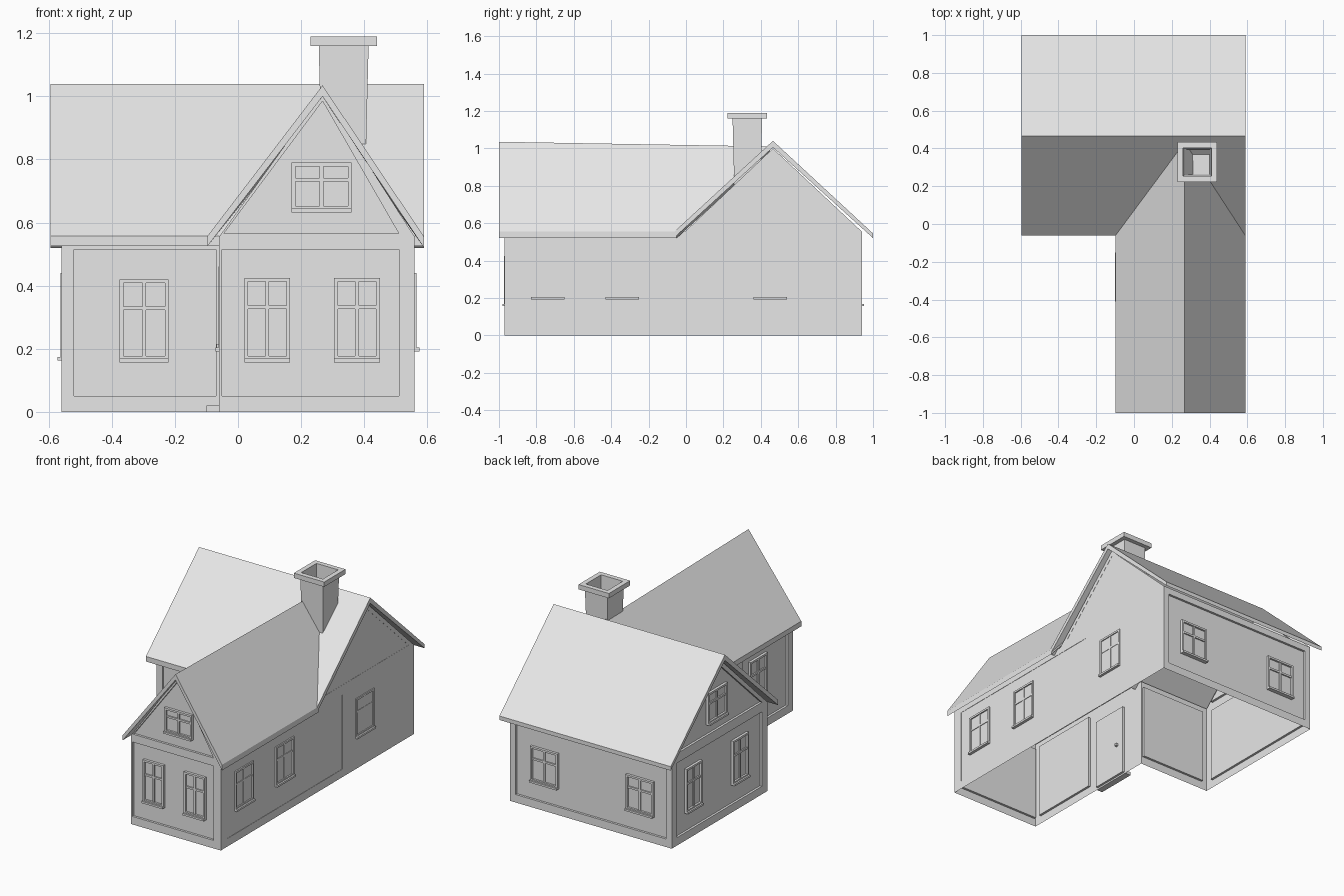
import bpy
import bmesh

cube = bpy.data.objects.get("Cube")
if cube:
    bpy.data.objects.remove(cube)

grey = bpy.data.materials.new("plain_grey")
grey.use_nodes = True
COLOUR = (0.8, 0.8, 0.8, 1)
grey.diffuse_color = COLOUR
grey.node_tree.nodes["Principled BSDF"].inputs["Base Color"].default_value = COLOUR


def finish(name, bm, tidy=True):
    if tidy:
        bmesh.ops.recalc_face_normals(bm, faces=bm.faces)
    mesh = bpy.data.meshes.new(name)
    bm.to_mesh(mesh)
    bm.free()
    mesh.materials.append(grey)
    obj = bpy.data.objects.new(name, mesh)
    bpy.context.collection.objects.link(obj)
    return obj


def loft(name, rings, cap_start=True, cap_end=True, closed=False):
    """Join rings of points with quads, capping or closing the ends."""
    bm = bmesh.new()
    loops = [[bm.verts.new(p) for p in ring] for ring in rings]
    pairs = list(zip(loops, loops[1:]))
    if closed:
        pairs.append((loops[-1], loops[0]))
    for a, b in pairs:
        for i in range(len(a)):
            j = (i + 1) % len(a)
            bm.faces.new((a[i], a[j], b[j], b[i]))
    if cap_start:
        bm.faces.new(loops[0])
    if cap_end:
        bm.faces.new(loops[-1])
    return finish(name, bm)


def rect(u0, u1, z0, z1):
    return [(u0, z0), (u1, z0), (u1, z1), (u0, z1)]


# Wall planes: along the wall, height, distance outwards
LEFT, RIGHT, INNER = 0.56, -0.56, -0.06
FRONT, MIDDLE, BACK = -0.97, -0.005, 0.94
WALL_TOP = 0.555


def facing_y(y, sign):
    return lambda u, z, d: (u, y + sign * d, z)


def facing_x(x, sign):
    return lambda u, z, d: (x + sign * d, u, z)


front = facing_y(FRONT, -1)
middle = facing_y(MIDDLE, -1)
back = facing_y(BACK, 1)
left = facing_x(LEFT, 1)
right = facing_x(RIGHT, -1)
inner = facing_x(INNER, -1)
RECESS = 0.014


def wall(name, plane, outer, panel, depth=RECESS):
    """Thin wall with a sunken panel."""
    loft(name, [[plane(u, z, 0) for u, z in outer],
                [plane(u, z, 0) for u, z in panel],
                [plane(u, z, -depth) for u, z in panel]], cap_start=False)


def block(name, plane, u0, u1, z0, z1, d0, d1):
    loft(name, [[plane(u, z, d) for u, z in rect(u0, u1, z0, z1)] for d in (d0, d1)])


def window(name, plane, u0, u1, z0, z1, base=-RECESS):
    """Framed pane with a cross bar and sill."""
    bar = 0.012
    block(name + "_pane", plane, u0, u1, z0, z1, base, base + 0.004)
    outer, hole = rect(u0, u1, z0, z1), rect(u0 + bar, u1 - bar, z0 + bar, z1 - bar)
    top = base + 0.016
    loft(name + "_frame", [[plane(u, z, d) for u, z in ring] for ring, d in
                           ((outer, base), (outer, top), (hole, top), (hole, base))],
         False, False, True)
    mid, rail = (u0 + u1) / 2, z0 + (z1 - z0) * 0.64
    block(name + "_upright", plane, mid - bar / 2, mid + bar / 2, z0, z1, base, base + 0.012)
    block(name + "_rail", plane, u0, u1, rail - bar / 2, rail + bar / 2, base, base + 0.012)
    block(name + "_sill", plane, u0, u1, z0 - 0.008, z0 + 0.004, base, base + 0.026)


# Walls, open underneath
wall("front_wall", front, rect(INNER, LEFT, 0, WALL_TOP), rect(-0.05, 0.51, 0.05, 0.515))
wall("middle_wall", middle, rect(RIGHT, INNER, 0, WALL_TOP), rect(-0.52, -0.07, 0.05, 0.515))
wall("back_wall", back, rect(RIGHT, LEFT, 0, WALL_TOP), rect(-0.52, 0.52, 0.05, 0.515))
wall("right_wall", right, rect(MIDDLE, BACK, 0, WALL_TOP), rect(0.05, 0.89, 0.05, 0.515))
wall("left_wall", left, rect(FRONT, BACK, 0, WALL_TOP), rect(-0.91, 0.23, 0.05, 0.515), 0.002)
wall("inner_wall", inner, rect(FRONT, -0.45, 0, WALL_TOP), rect(-0.92, -0.47, 0.05, 0.515))
wall("door_wall", inner, rect(-0.45, MIDDLE, 0, WALL_TOP), rect(-0.4, -0.16, 0.01, 0.45))

# Gables
side_gable = [(MIDDLE, WALL_TOP), (BACK, WALL_TOP), (0.465, 1.0)]
side_panel = [(0.05, 0.575), (0.885, 0.575), (0.465, 0.965)]
wall("front_gable", front, [(INNER, WALL_TOP), (LEFT, WALL_TOP), (0.268, 1.01)],
     [(-0.045, 0.565), (0.51, 0.565), (0.268, 0.985)])
wall("right_gable", right, side_gable, side_panel)
wall("left_gable", left, side_gable, side_panel, 0.001)

# Windows
for i, (u0, u1) in enumerate([(0.02, 0.165), (0.305, 0.45)]):
    window(f"front_window_{i}", front, u0, u1, 0.165, 0.425)
for i, u in enumerate([-0.43, 0.23]):
    window(f"back_window_{i}", back, u, u + 0.19, 0.165, 0.38)
for i, u in enumerate([0.18, 0.64]):
    window(f"right_window_{i}", right, u, u + 0.155, 0.17, 0.44)
for i, u in enumerate([-0.83, -0.43, 0.36]):
    window(f"left_window_{i}", left, u, u + 0.18, 0.2, 0.44, -0.01)
window("middle_window", middle, -0.375, -0.22, 0.165, 0.42)
window("inner_window", inner, -0.72, -0.55, 0.2, 0.46)
window("front_gable_window", front, 0.17, 0.36, 0.64, 0.79)
window("right_gable_window", right, 0.39, 0.58, 0.64, 0.83)

# Door, knob and step
block("door", inner, -0.385, -0.175, 0.01, 0.435, -RECESS, -0.006)
block("door_knob", inner, -0.215, -0.2, 0.2, 0.215, -0.03, 0.008)
block("door_step", inner, -0.41, -0.15, 0, 0.02, 0, 0.04)

# Main roof across the house
main_roof = [(-0.06, 0.557), (0.465, 1.04), (1.0, 0.545),
             (1.0, 0.52), (0.465, 1.005), (-0.06, 0.525)]
loft("main_roof", [[(x, y, z) for y, z in main_roof] for x in (-0.595, 0.59)])

# Front wing roof, its far end cut along the valleys
wing_roof = [(-0.097, 0.557), (0.268, 1.035), (0.59, 0.555),
             (0.59, 0.52), (0.268, 1.0), (-0.097, 0.525)]
valley = [-0.05, 0.45, -0.05, -0.05, 0.45, -0.05]
loft("wing_roof", [[(x, -1, z) for x, z in wing_roof],
                   [(x, y, z - (0.025 if y > 0 else 0))
                    for (x, z), y in zip(wing_roof, valley)]])


# Hollow chimney with a square cap
def square(half, z):
    cx, cy = 0.335, 0.328
    return [(cx + a * half, cy + b * half, z) for a, b in ((-1, -1), (1, -1), (1, 1), (-1, 1))]


loft("chimney", [square(0.07, 0.8), square(0.079, 1.16), square(0.105, 1.16),
                 square(0.105, 1.19), square(0.075, 1.19), square(0.066, 0.95)])
